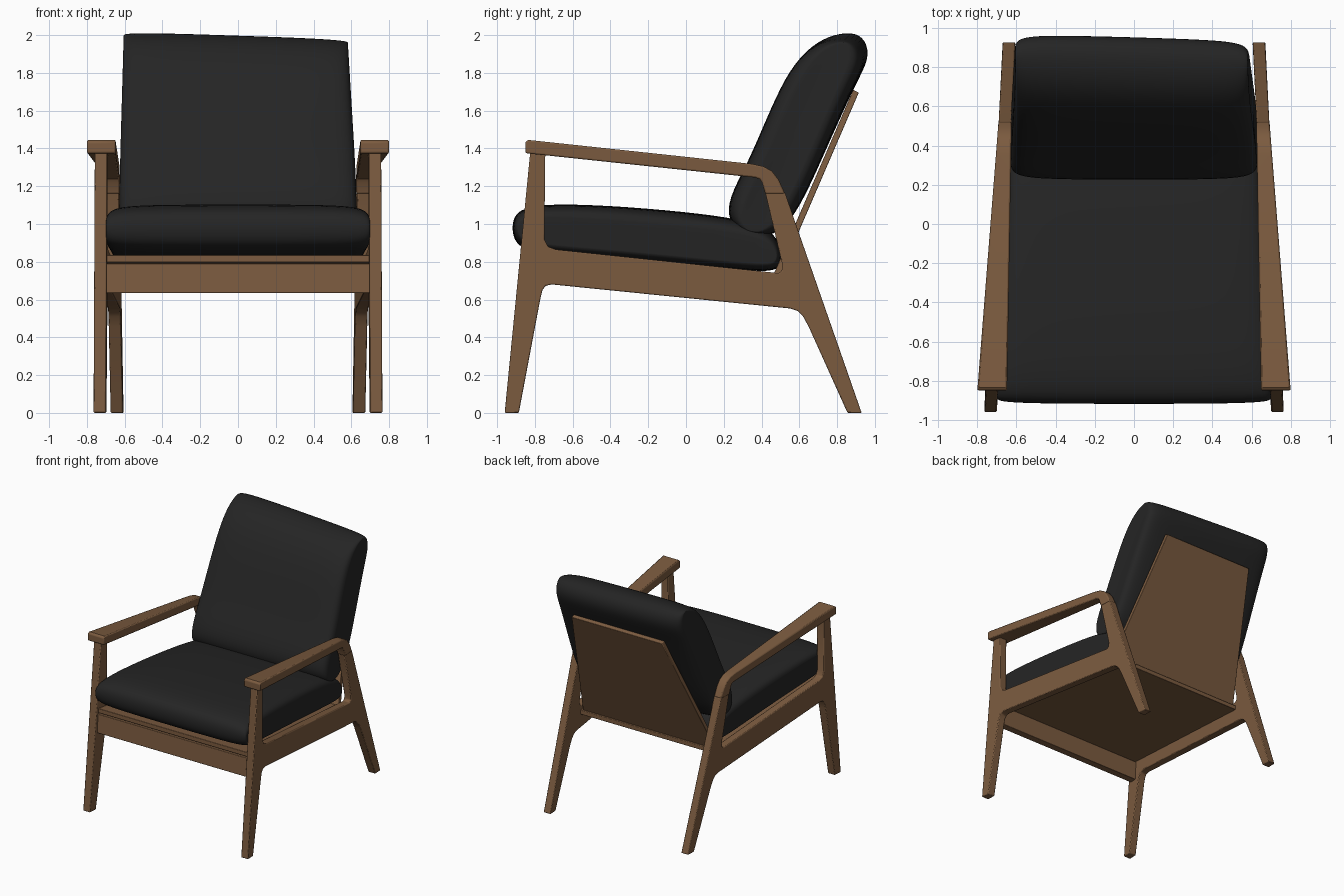
import bpy, bmesh, math
from mathutils import Vector

if "Cube" in bpy.data.objects:
    bpy.data.objects.remove(bpy.data.objects["Cube"])


def material(name, rgb):
    m = bpy.data.materials.new(name)
    m.diffuse_color = (*rgb, 1)
    m.use_nodes = True
    m.node_tree.nodes["Principled BSDF"].inputs["Base Color"].default_value = m.diffuse_color
    return m


WOOD = material("walnut wood", (0.20, 0.105, 0.05))
CLOTH = material("black upholstery", (0.018, 0.018, 0.018))


def finish(name, bm, mat, angle):
    bmesh.ops.recalc_face_normals(bm, faces=bm.faces)
    me = bpy.data.meshes.new(name)
    bm.to_mesh(me)
    bm.free()
    ob = bpy.data.objects.new(name, me)
    bpy.context.collection.objects.link(ob)
    me.materials.append(mat)
    bpy.ops.object.select_all(action='DESELECT')
    ob.select_set(True)
    bpy.context.view_layer.objects.active = ob
    bpy.ops.object.shade_smooth_by_angle(angle=math.radians(angle))
    return ob


def loft(bm, loops):
    """Bridge rings of equal length and cap both ends."""
    rings = [[bm.verts.new(p) for p in loop] for loop in loops]
    n = len(rings[0])
    for a, b in zip(rings, rings[1:]):
        for i in range(n):
            j = (i + 1) % n
            bm.faces.new((a[i], a[j], b[j], b[i]))
    bm.faces.new(rings[0][::-1])
    bm.faces.new(rings[-1])


def wood_part(name, a, b, mirror=False, bevel=0.006):
    bm = bmesh.new()
    loft(bm, [a, b])
    ob = finish(name, bm, WOOD, 30)
    if mirror:
        ob.modifiers.new("mirror", 'MIRROR')
    bev = ob.modifiers.new("soft edges", 'BEVEL')
    bev.width = bevel
    bev.segments = 2
    bev.limit_method = 'ANGLE'
    bev.angle_limit = math.radians(40)
    return ob


def frame_x(y):
    """Outer face of the side frames, which toe in towards the back."""
    return 0.717 - 0.05 * y


# Side frames: front leg, rail and back leg in one profile (y, z)
side = [(-0.96, 0), (-0.885, 0), (-0.772, 0.60), (-0.76, 0.65), (-0.743, 0.673), (-0.71, 0.68),
        (0.55, 0.553), (0.59, 0.54), (0.62, 0.51), (0.65, 0.455), (0.855, 0), (0.93, 0),
        (0.59, 0.975), (0.525, 1.165), (0.42, 1.165), (0.51, 0.785), (0.507, 0.752), (0.49, 0.74),
        (-0.69, 0.865), (-0.73, 0.88), (-0.75, 0.92), (-0.745, 1.37), (-0.825, 1.378)]
wood_part("side_frame", [(frame_x(y), y, z) for y, z in side],
          [(frame_x(y) - 0.065, y, z) for y, z in side], mirror=True)

# Armrests: wide at the front, tapering and bending down into the back legs
arm = [(-0.85, 1.375), (-0.85, 1.435), (-0.835, 1.445), (0.35, 1.318), (0.41, 1.305), (0.455, 1.28),
       (0.49, 1.235), (0.525, 1.16), (0.42, 1.16), (0.402, 1.22), (0.39, 1.238), (0.365, 1.246)]


def arm_x(y, front, back):
    t = min(1, (y + 0.85) / 1.37)
    return front + (back - front) * t


wood_part("armrest", [(arm_x(y, 0.80, 0.692), y, z) for y, z in arm],
          [(arm_x(y, 0.648, 0.625), y, z) for y, z in arm], mirror=True, bevel=0.008)

# Front apron between the legs
apron = [(-0.87, 0.635), (-0.81, 0.635), (-0.80, 0.79), (-0.86, 0.79)]
wood_part("front_apron", [(-0.70, *p) for p in apron], [(0.70, *p) for p in apron], bevel=0.004)

# Sloping seat board
board = [(-0.70, -0.855, 0.835), (0.70, -0.855, 0.835), (0.64, 0.50, 0.705), (-0.64, 0.50, 0.705)]
wood_part("seat_board", board, [(x, y, z - 0.037) for x, y, z in board], bevel=0.004)

# Tapered back board
back = [(-0.62, 0.445, 0.69), (0.62, 0.445, 0.69), (0.42, 0.885, 1.71), (-0.42, 0.885, 1.71)]
wood_part("back_board", back, [(x, y + 0.03, z - 0.014) for x, y, z in back], bevel=0.004)


def cushion(name, profile, pivot, axis, place):
    """Loft a padded side profile across x; ends get thinner along the axis normal."""
    axis = Vector(axis).normalized()
    normal = Vector((-axis.y, axis.x))
    pivot = Vector(pivot)
    steps = [(0, 1, 1), (0.45, 0.995, 1), (0.8, 0.97, 0.995), (0.94, 0.88, 0.985),
             (0.99, 0.74, 0.975), (1, 0.58, 0.96)]
    sections = [(-f, t, l) for f, t, l in steps[:0:-1]] + steps
    loops = []
    for f, thick, length in sections:
        loop = []
        for p in profile:
            d = Vector(p) - pivot
            q = pivot + axis * d.dot(axis) * length + normal * d.dot(normal) * thick
            loop.append(place(f, q.x, q.y))
        loops.append(loop)
    bm = bmesh.new()
    loft(bm, loops)
    # inset the end caps so the ends stay flat
    caps = [f for f in bm.faces if len(f.verts) > 4]
    bmesh.ops.inset_individual(bm, faces=caps, thickness=0.025)
    ob = finish(name, bm, CLOTH, 60)
    sub = ob.modifiers.new("padding", 'SUBSURF')
    sub.levels = sub.render_levels = 2
    return ob


# Seat cushion
seat = [(-0.875, 0.87), (-0.92, 0.93), (-0.92, 1.03), (-0.87, 1.085), (-0.72, 1.108), (-0.4, 1.098),
        (0.0, 1.065), (0.3, 1.025), (0.45, 0.97), (0.51, 0.88), (0.505, 0.78), (0.46, 0.742),
        (0.2, 0.765), (-0.3, 0.815), (-0.75, 0.845)]
cushion("seat_cushion", seat, (-0.2, 0.90), (1, -0.1),
        lambda f, y, z: (f * (0.655 - 0.05 * y), y, z))

# Back cushion, slightly slumped to one side at the top
rest = [(0.30, 0.945), (0.225, 1.01), (0.22, 1.13), (0.33, 1.33), (0.43, 1.57), (0.53, 1.79),
        (0.63, 1.925), (0.74, 1.995), (0.87, 2.015), (0.945, 1.97), (0.965, 1.87), (0.895, 1.745),
        (0.76, 1.44), (0.63, 1.14), (0.53, 0.98), (0.42, 0.925)]


def place_rest(f, y, z):
    t = max(0, (z - 1.2) / 0.8)
    x = f * (0.628 - 0.035 * t)
    return x - 0.012 * t, y - 0.02 * t * f, z - t * 0.02 * (f + 0.4)


cushion("back_cushion", rest, (0.59, 1.47), (0.45, 1.0), place_rest)
